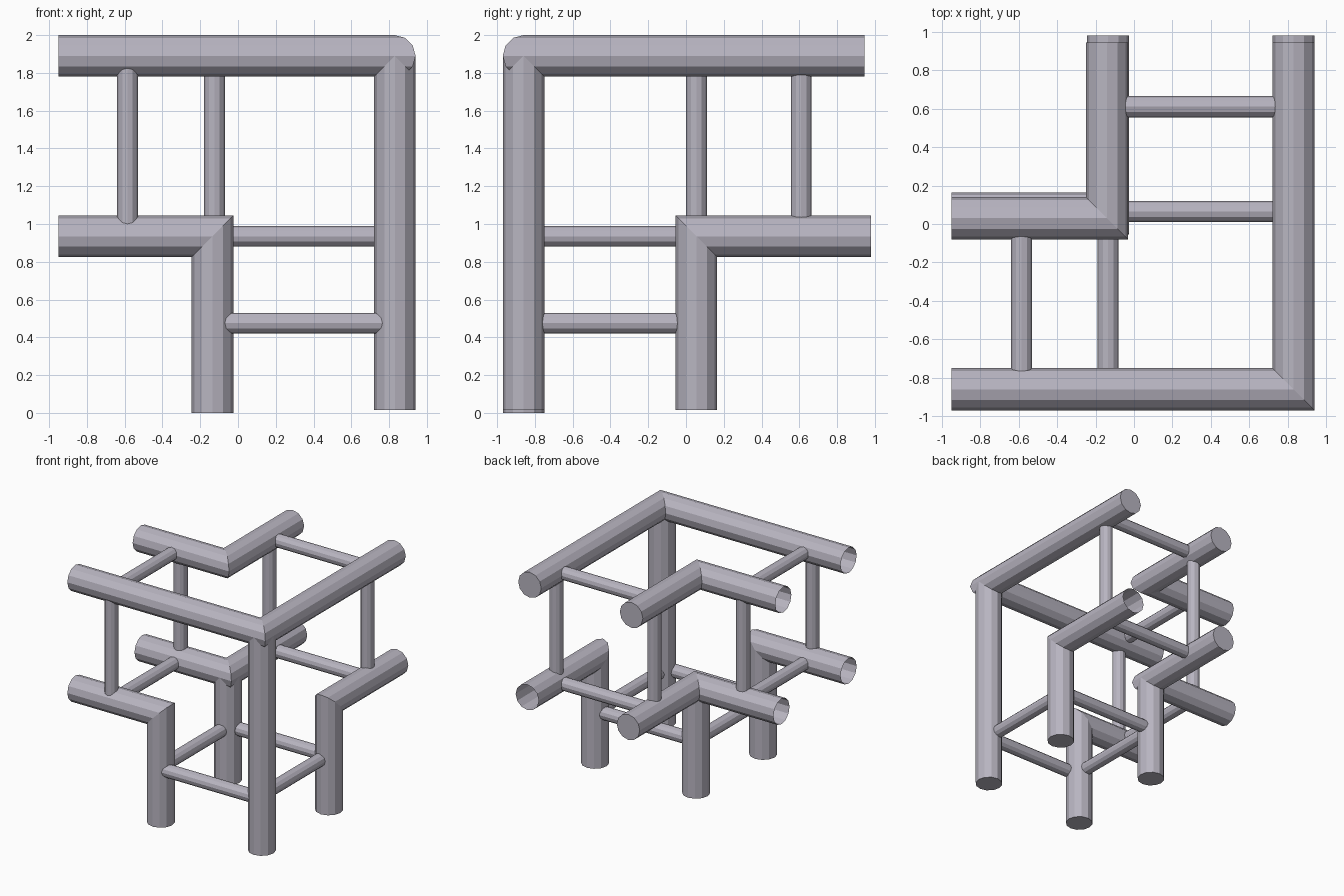
import bpy, bmesh, math
from mathutils import Vector

cube = bpy.data.objects.get("Cube")
if cube:
    bpy.data.objects.remove(cube, do_unlink=True)

mat = bpy.data.materials.new("lavender_grey")
mat.use_nodes = True
colour = (0.48, 0.46, 0.53, 1)
mat.diffuse_color = colour
mat.node_tree.nodes["Principled BSDF"].inputs["Base Color"].default_value = colour


def pipe(name, points, radius, sides=12, caps=(True, True)):
    """Round pipe along a flat path, with mitred elbows and optional end caps."""
    pts = [Vector(p) for p in points]
    dirs = [(b - a).normalized() for a, b in zip(pts, pts[1:])]
    if len(dirs) > 1:
        normal = dirs[0].cross(dirs[1]).normalized()
    else:
        normal = Vector((0, 1, 0)) if abs(dirs[0].y) < 0.5 else Vector((0, 0, 1))
    sideways = [d.cross(normal).normalized() for d in dirs]
    bm = bmesh.new()
    rings = []
    for i, p in enumerate(pts):
        a, b = sideways[max(i - 1, 0)], sideways[min(i, len(dirs) - 1)]
        across = (a + b) / (1 + a.dot(b))
        ring = []
        for k in range(sides):
            t = math.tau * k / sides
            ring.append(bm.verts.new(p + radius * (normal * math.cos(t) + across * math.sin(t))))
        rings.append(ring)
    for r, s in zip(rings, rings[1:]):
        for k in range(sides):
            j = (k + 1) % sides
            bm.faces.new((r[k], r[j], s[j], s[k]))
    if caps[0]:
        bm.faces.new(rings[0])
    if caps[1]:
        bm.faces.new(rings[-1])
    bmesh.ops.recalc_face_normals(bm, faces=bm.faces)
    mesh = bpy.data.meshes.new(name)
    bm.to_mesh(mesh)
    bm.free()
    mesh.materials.append(mat)
    obj = bpy.data.objects.new(name, mesh)
    bpy.context.collection.objects.link(obj)


R, r = 0.11, 0.055
XR, XL = 0.83, -0.135      # outer and inner frame lines
YF, YB = -0.86, 0.055
ZT, ZM, ZL = 1.89, 0.935, 0.475
END_X, END_Y, END_Y_MID = -0.95, 0.945, 0.98
FOOT = 0.015

# Large frame: mitred corners, open on the side ends
pipe("top_outer_rail", [(END_X, YF, ZT), (XR, YF, ZT), (XR, END_Y, ZT)], R, caps=(False, True))
pipe("top_inner_rail", [(END_X, 0.03, ZT), (-0.14, 0.03, ZT), (-0.14, END_Y, ZT)], R, caps=(False, True))
pipe("middle_inner_rail", [(END_X, YB, ZM), (XL, YB, ZM), (XL, END_Y_MID, ZM)], R, caps=(False, True))
pipe("front_elbow_leg", [(END_X, YF, ZM), (XL, YF, ZM), (XL, YF, 0)], R, caps=(False, True))
pipe("side_elbow_leg", [(XR, END_Y_MID, ZM), (XR, YB, ZM), (XR, YB, FOOT)], R, caps=(False, True))
pipe("corner_leg", [(XR, YF, FOOT), (XR, YF, ZT)], R)
pipe("inner_leg", [(XL, YB, FOOT), (XL, YB, ZM)], R)

# Thin struts between the large pipes
SX, SY = -0.585, 0.61
FRONT, SIDE = -0.89, 0.81
for label, x, y in (("front", SX, FRONT), ("inner_front", SX, YB),
                    ("inner_side", XL + 0.01, SY), ("side", SIDE, SY)):
    pipe(label + "_upright_strut", [(x, y, ZM), (x, y, ZT)], r)
for label, z in (("top", ZT), ("middle", ZM)):
    pipe(label + "_depth_strut", [(SX, YF, z), (SX, YB, z)], r)
    pipe(label + "_cross_strut", [(XL, SY, z), (XR, SY, z)], r)
pipe("low_front_strut", [(XL, FRONT, ZL), (XR, FRONT, ZL)], r)
pipe("low_back_strut", [(XL, 0.065, ZL), (XR, 0.065, ZL)], r)
pipe("low_inner_strut", [(XL, YF, ZL), (XL, YB, ZL)], r)
pipe("low_side_strut", [(SIDE, YF, ZL), (SIDE, YB, ZL)], r)
